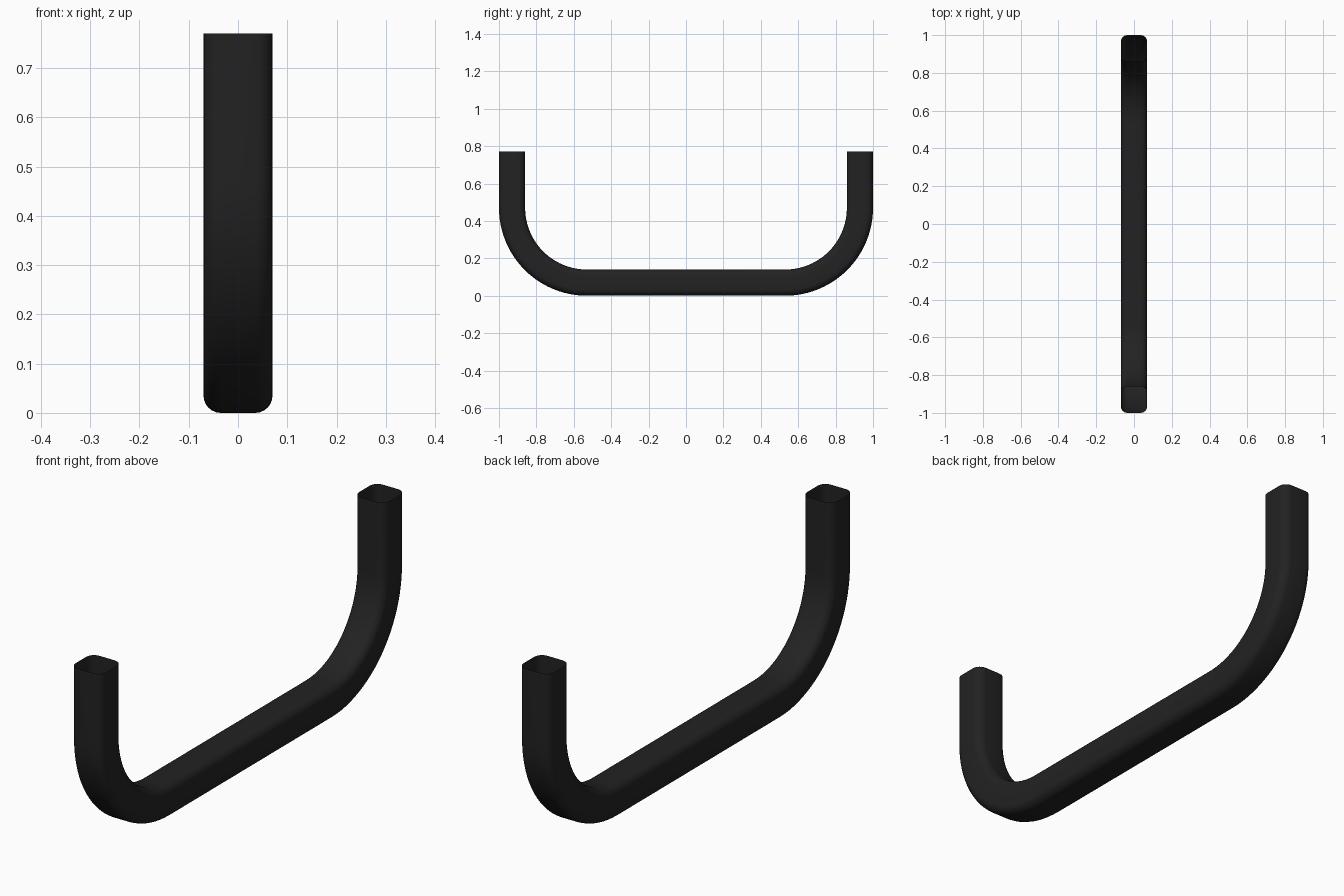
import bpy, bmesh, math
from mathutils import Vector

cube = bpy.data.objects.get("Cube")
if cube:
    bpy.data.objects.remove(cube, do_unlink=True)

HALF = 0.07       # half width of the tube
CORNER = 0.035    # rounding of the tube's edges
BEND = 0.40       # centre-line radius of the bends
END = 1 - HALF    # centre line of the uprights
HEIGHT = 0.77

black = bpy.data.materials.new("matte black")
black.use_nodes = True
colour = (0.016, 0.016, 0.016, 1)
black.diffuse_color = colour
shader = black.node_tree.nodes["Principled BSDF"]
shader.inputs["Base Color"].default_value = colour
shader.inputs["Roughness"].default_value = 0.6


def rounded_square(half, radius, steps=6):
    """Cross-section points, counter-clockwise."""
    points = []
    for quarter in range(4):
        middle = math.radians(45 + 90 * quarter)
        cx = math.copysign(half - radius, math.cos(middle))
        cy = math.copysign(half - radius, math.sin(middle))
        for i in range(steps + 1):
            a = math.radians(90) * (quarter + i / steps)
            points.append((cx + radius * math.cos(a), cy + radius * math.sin(a)))
    return points


def centre_line(steps=24):
    """Positions and outward normals from the front end to the back end."""
    bend_y, bend_z = END - BEND, HALF + BEND
    half_path = [(Vector((0, -END, HEIGHT)), Vector((0, -1, 0)))]
    for i in range(steps + 1):
        a = math.radians(90) * i / steps
        out = Vector((0, -math.cos(a), -math.sin(a)))
        half_path.append((Vector((0, -bend_y, bend_z)) + out * BEND, out))
    flip = Vector((1, -1, 1))
    return half_path + [(p * flip, n * flip) for p, n in reversed(half_path)]


# Hollow square tube swept along the handle's path, open at both ends
bm = bmesh.new()
profile = rounded_square(HALF, CORNER)
rings = [[bm.verts.new(p + Vector((u, 0, 0)) + n * v) for u, v in profile]
         for p, n in centre_line()]
for a, b in zip(rings, rings[1:]):
    for i in range(len(profile)):
        j = (i + 1) % len(profile)
        bm.faces.new((a[i], a[j], b[j], b[i]))
bmesh.ops.recalc_face_normals(bm, faces=bm.faces)
# Make sure the side walls face outward
bm.faces.ensure_lookup_table()
side = max(bm.faces, key=lambda f: f.calc_center_median().x)
if side.normal.x < 0:
    bmesh.ops.reverse_faces(bm, faces=bm.faces)

mesh = bpy.data.meshes.new("handle_tube")
bm.to_mesh(mesh)
bm.free()
mesh.materials.append(black)
handle = bpy.data.objects.new("handle_tube", mesh)
bpy.context.collection.objects.link(handle)

bpy.ops.object.select_all(action="DESELECT")
handle.select_set(True)
bpy.context.view_layer.objects.active = handle
bpy.ops.object.shade_smooth_by_angle(angle=math.radians(30))
